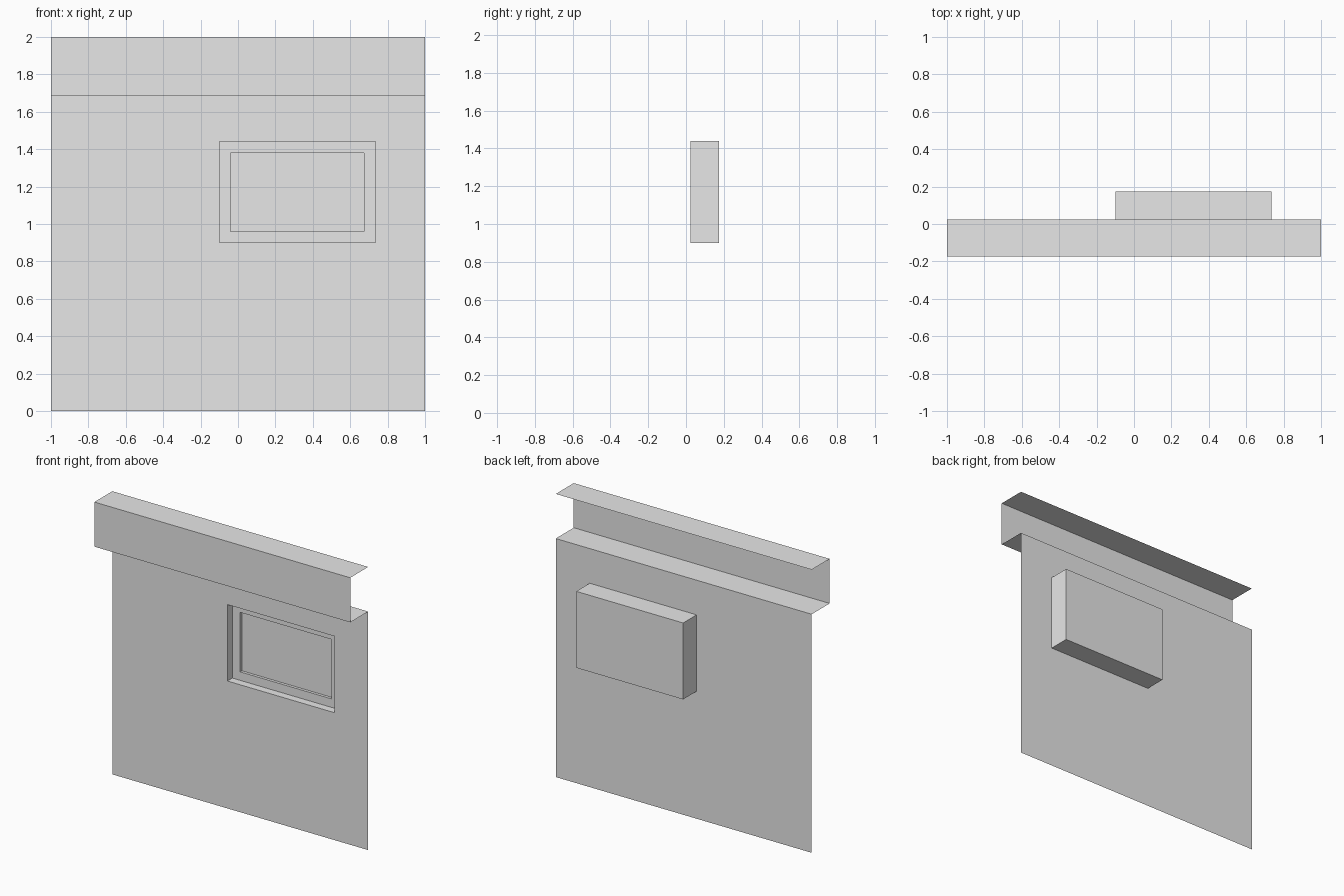
import bpy
import bmesh

cube = bpy.data.objects.get("Cube")
if cube:
    bpy.data.objects.remove(cube, do_unlink=True)

grey = bpy.data.materials.new("plain grey")
grey.use_nodes = True
colour = (0.8, 0.8, 0.8, 1)
grey.diffuse_color = colour
grey.node_tree.nodes["Principled BSDF"].inputs["Base Color"].default_value = colour

WALL_Y, BACK_Y, FRONT_Y = 0.025, 0.175, -0.175
FRAME_Y, PANE_Y = 0.08, 0.1
LEDGE_Z, TOP_Z = 1.685, 2.0
WALL = (-1, 1, 0, LEDGE_Z)
OPENING = (-0.1, 0.735, 0.9, 1.44)
PANE = (-0.04, 0.675, 0.96, 1.38)


def ring(bm, rect, y):
    x0, x1, z0, z1 = rect
    return [bm.verts.new((x, y, z)) for x, z in
            ((x0, z0), (x1, z0), (x1, z1), (x0, z1))]


def bridge(bm, a, b):
    for i in range(4):
        j = (i + 1) % 4
        bm.faces.new((a[i], a[j], b[j], b[i]))


def finish(bm, name):
    mesh = bpy.data.meshes.new(name)
    bm.to_mesh(mesh)
    bm.free()
    mesh.materials.append(grey)
    obj = bpy.data.objects.new(name, mesh)
    bpy.context.collection.objects.link(obj)


# Thin wall sheet with the window opening
bm = bmesh.new()
bridge(bm, ring(bm, WALL, WALL_Y), ring(bm, OPENING, WALL_Y))
finish(bm, "wall")

# Folded cornice: ledge, front band and top, swept across the width
bm = bmesh.new()
profile = [(WALL_Y, LEDGE_Z), (FRONT_Y, LEDGE_Z), (FRONT_Y, TOP_Z), (WALL_Y, TOP_Z)]
ends = [[bm.verts.new((x, y, z)) for y, z in profile] for x in (-1, 1)]
for i in range(3):
    bm.faces.new((ends[0][i], ends[1][i], ends[1][i + 1], ends[0][i + 1]))
finish(bm, "cornice")

# Box behind the wall, open at the front
bm = bmesh.new()
back = ring(bm, OPENING, BACK_Y)
bridge(bm, ring(bm, OPENING, WALL_Y), back)
bm.faces.new(back[::-1])
finish(bm, "window_box")

# Recessed frame and the pane set into it
bm = bmesh.new()
inner, pane = ring(bm, PANE, FRAME_Y), ring(bm, PANE, PANE_Y)
bridge(bm, ring(bm, OPENING, FRAME_Y), inner)
bridge(bm, inner, pane)
bm.faces.new(pane)
finish(bm, "window_frame")
